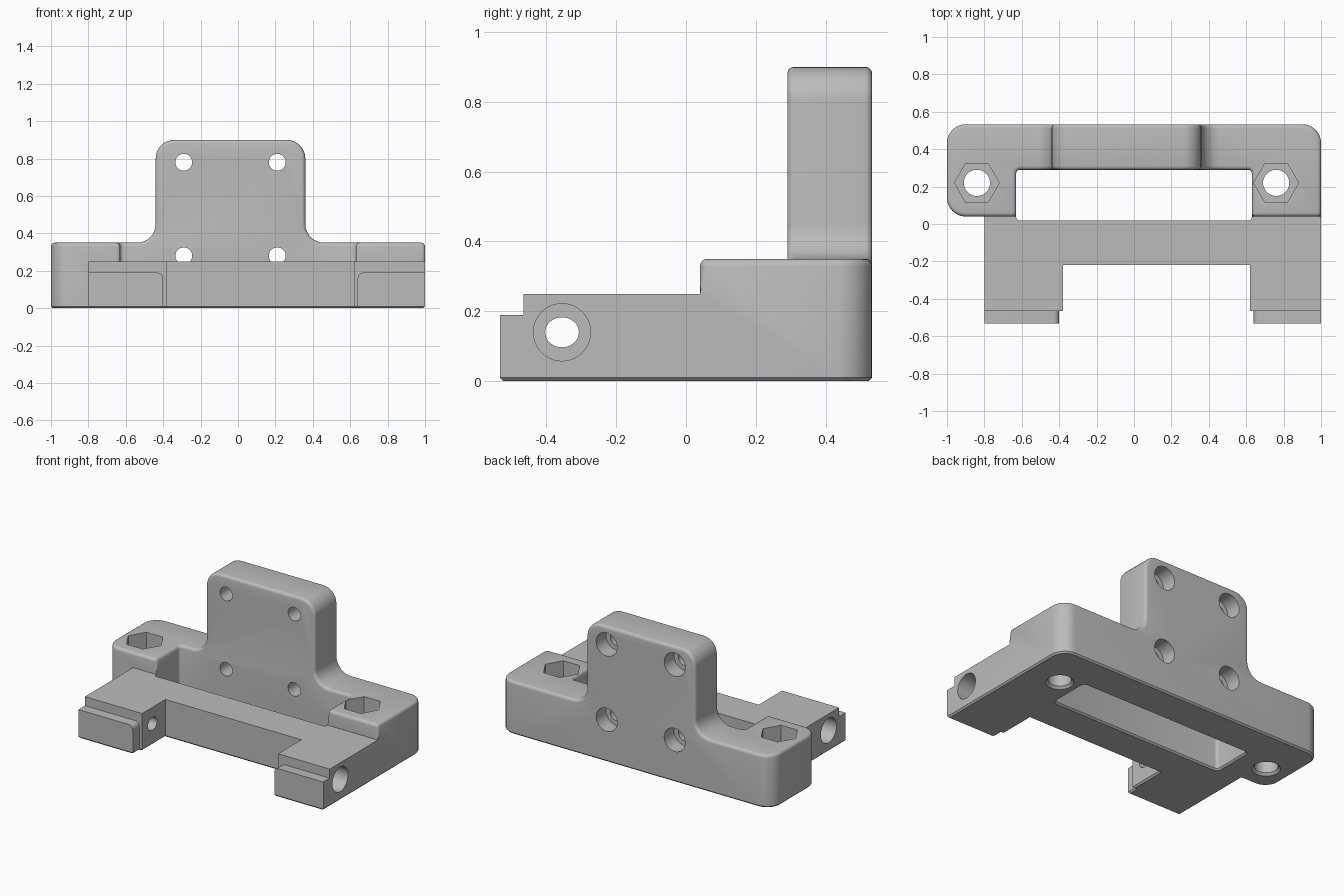
import bpy, bmesh, math
from mathutils import Vector, Matrix

if "Cube" in bpy.data.objects:
    bpy.data.objects.remove(bpy.data.objects["Cube"], do_unlink=True)

grey = bpy.data.materials.new("matte grey")
grey.use_nodes = True
grey.diffuse_color = (0.5, 0.5, 0.5, 1)
grey.node_tree.nodes["Principled BSDF"].inputs["Base Color"].default_value = (0.5, 0.5, 0.5, 1)


def rounded(corners, steps=8):
    """Turn (u, v, radius) corners into an outline with filleted corners."""
    out = []
    for i, (u, v, r) in enumerate(corners):
        p = Vector((u, v))
        if r == 0:
            out.append(p)
            continue
        a = (Vector(corners[i - 1][:2]) - p).normalized()
        b = (Vector(corners[(i + 1) % len(corners)][:2]) - p).normalized()
        # right-angled corners only
        c = p + (a + b) * r
        for k in range(steps + 1):
            t = k / steps * math.pi / 2
            out.append(c - b * r * math.cos(t) - a * r * math.sin(t))
    return out


def prism(name, outline, lo, hi, axis="z"):
    """Extrude an outline along z (u=x, v=y), or along y (u=x, v=z)."""
    bm = bmesh.new()
    place = (lambda p, d: (p.x, p.y, d)) if axis == "z" else (lambda p, d: (p.x, d, p.y))
    face = bm.faces.new([bm.verts.new(place(p, lo)) for p in outline])
    ext = bmesh.ops.extrude_face_region(bm, geom=[face])["geom"]
    step = Vector((0, 0, hi - lo)) if axis == "z" else Vector((0, hi - lo, 0))
    bmesh.ops.translate(bm, vec=step, verts=[g for g in ext if isinstance(g, bmesh.types.BMVert)])
    bmesh.ops.recalc_face_normals(bm, faces=bm.faces)
    return to_object(name, bm)


def rod(name, start, end, r, r2=None, sides=40, spin=0, squash=1):
    """Cylinder or cone from start to end; squash stretches it along y."""
    start, end = Vector(start), Vector(end)
    d = end - start
    m = Matrix.Translation((start + end) / 2) @ Matrix.Diagonal((1, squash, 1, 1)) \
        @ d.to_track_quat("Z", "Y").to_matrix().to_4x4() @ Matrix.Rotation(spin, 4, "Z")
    bm = bmesh.new()
    bmesh.ops.create_cone(bm, cap_ends=True, segments=sides, radius1=r,
                          radius2=r if r2 is None else r2, depth=d.length, matrix=m)
    return to_object(name, bm)


def to_object(name, bm):
    me = bpy.data.meshes.new(name)
    bm.to_mesh(me)
    bm.free()
    ob = bpy.data.objects.new(name, me)
    bpy.context.collection.objects.link(ob)
    return ob


def combine(target, tool, operation):
    """Apply a boolean and throw the helper away."""
    mod = target.modifiers.new("cut", "BOOLEAN")
    mod.operation, mod.solver, mod.object = operation, "EXACT", tool
    bpy.context.view_layer.update()
    me = bpy.data.meshes.new_from_object(
        target.evaluated_get(bpy.context.evaluated_depsgraph_get()))
    target.modifiers.clear()
    target.data = me
    bpy.data.objects.remove(tool, do_unlink=True)


def box(name, x0, x1, y0, y1, z0, z1):
    return prism(name, rounded([(x0, y0, 0), (x1, y0, 0), (x1, y1, 0), (x0, y1, 0)]), z0, z1)


# Plan outline: rear block, front rail and two forward arms with narrower tips
Y = 0.533
plan = [(-0.80, -Y, 0), (-0.40, -Y, 0), (-0.40, -0.465, 0), (-0.38, -0.465, 0),
        (-0.38, -0.22, 0), (0.62, -0.22, 0), (0.62, -0.465, 0), (0.64, -0.465, 0),
        (0.64, -Y, 0), (1, -Y, 0), (1, Y, 0.1), (-1, Y, 0.1), (-1, 0.04, 0.1), (-0.80, 0.04, 0)]
bracket = prism("mounting_bracket", rounded(plan), 0, 1)

# Front silhouette: low wings with a tall rounded plate
front = [(-1.1, -0.1, 0), (1.1, -0.1, 0), (1.1, 0.35, 0), (0.36, 0.35, 0.1), (0.36, 0.9, 0.1),
         (-0.44, 0.9, 0.1), (-0.44, 0.35, 0.1), (-1.1, 0.35, 0)]
combine(bracket, prism("silhouette", rounded(front), -1, 1, "y"), "INTERSECT")

# Step down to the rail and to the arm tips, then open the long slot
combine(bracket, box("rail_step", -1.2, 1.2, -1, 0.04, 0.25, 1.2), "DIFFERENCE")
combine(bracket, box("tip_step", -1.2, 1.2, -1, -0.465, 0.19, 1.2), "DIFFERENCE")
slot = [(-0.63, 0.018, 0.02), (0.63, 0.018, 0.02), (0.63, 0.29, 0.02), (-0.63, 0.29, 0.02)]
combine(bracket, prism("slot", rounded(slot, 4), -0.2, 1.2), "DIFFERENCE")

# Soften upper edges, round the tips and chamfer the underside
bm = bmesh.new()
bm.from_mesh(bracket.data)
bmesh.ops.remove_doubles(bm, verts=bm.verts, dist=0.0005)
bmesh.ops.dissolve_limit(bm, angle_limit=0.01, verts=bm.verts, edges=bm.edges)


def sharp_edges(rule):
    return [e for e in bm.edges if e.is_manifold and e.is_convex
            and e.calc_face_angle() > 0.7 and rule((e.verts[0].co + e.verts[1].co) / 2)]


for rule, size, segments in (
        (lambda c: c.z > 0.26, 0.02, 4),
        (lambda c: -0.52 < c.y < -0.47 and c.z > 0.18 and -0.7 < c.x < 0.9, 0.03, 4),
        (lambda c: c.z < 0.001, 0.01, 1)):
    bmesh.ops.bevel(bm, geom=sharp_edges(rule), offset=size, segments=segments,
                    profile=0.5, affect="EDGES", clamp_overlap=False)
bmesh.ops.recalc_face_normals(bm, faces=bm.faces)
bm.to_mesh(bracket.data)
bm.free()

# Four plate holes, counterbored from the back
for x in (-0.29, 0.21):
    for z in (0.28, 0.78):
        combine(bracket, rod("plate_hole", (x, 0.2, z), (x, 0.7, z), 0.045), "DIFFERENCE")
        combine(bracket, rod("plate_counterbore", (x, 0.43, z), (x, 0.7, z), 0.077), "DIFFERENCE")

# Vertical bolt holes with hexagonal nut pockets and a countersink below
for x in (-0.84, 0.76):
    combine(bracket, rod("bolt_hole", (x, 0.22, -0.1), (x, 0.22, 0.5), 0.07), "DIFFERENCE")
    combine(bracket, rod("nut_pocket", (x, 0.22, 0.18), (x, 0.22, 0.5), 0.12,
                         sides=6, spin=math.pi / 2), "DIFFERENCE")
    combine(bracket, rod("bolt_countersink", (x, 0.22, -0.02), (x, 0.22, 0.02), 0.105, 0.065),
            "DIFFERENCE")

# Cross holes through the arms, counterbored from the outside
for inner, bore, outer in ((-0.3, -0.6, -0.9), (0.5, 0.8, 1.1)):
    if inner > 0:
        a, b = bore, outer
    else:
        a, b = bore, outer
    combine(bracket, rod("arm_hole", (inner, -0.355, 0.14), (outer, -0.355, 0.14), 0.043,
                         squash=1.12), "DIFFERENCE")
    combine(bracket, rod("arm_counterbore", (a, -0.355, 0.14), (b, -0.355, 0.14), 0.082),
            "DIFFERENCE")

# Finish: one colour, smooth curves with crisp edges
bracket.data.materials.clear()
bracket.data.materials.append(grey)
for p in bracket.data.polygons:
    p.material_index = 0
bpy.ops.object.select_all(action="DESELECT")
bracket.select_set(True)
bpy.context.view_layer.objects.active = bracket
bpy.ops.object.shade_smooth_by_angle(angle=math.radians(30))
